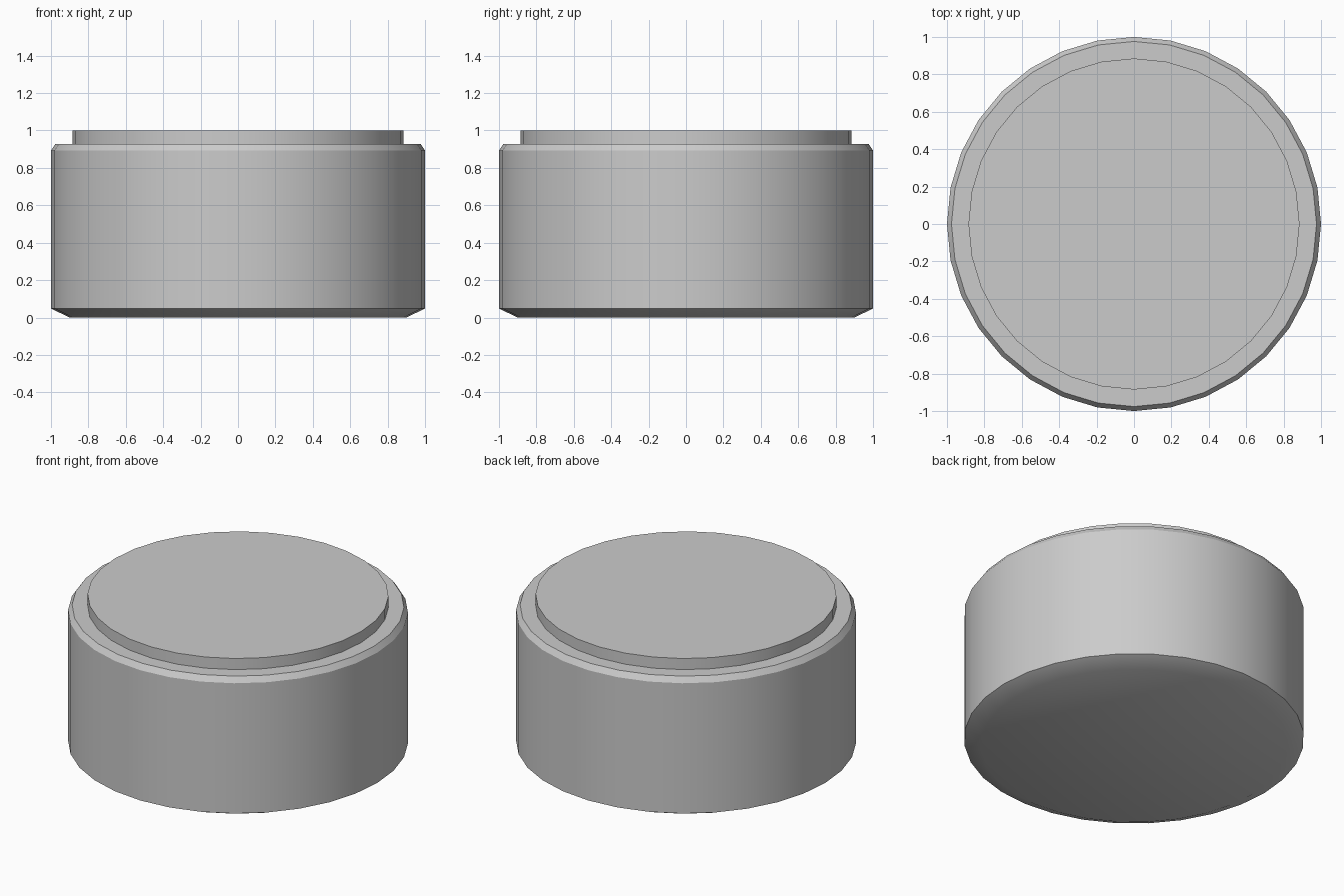
import bpy, bmesh, math

if "Cube" in bpy.data.objects:
    bpy.data.objects.remove(bpy.data.objects["Cube"])

SIDES = 32
# (radius, height) from the bottom face up to the raised top disc
PROFILE = [(0.90, 0.0), (1.0, 0.048), (1.0, 0.893), (0.976, 0.928),
           (0.885, 0.928), (0.885, 1.0)]

bm = bmesh.new()


def ring(radius, z):
    return [bm.verts.new((radius * math.cos(2 * math.pi * i / SIDES),
                          radius * math.sin(2 * math.pi * i / SIDES), z))
            for i in range(SIDES)]


# Turned body: chamfered foot, wall, bevelled shoulder, raised disc
rings = [ring(r, z) for r, z in PROFILE]
for low, high in zip(rings, rings[1:]):
    for i in range(SIDES):
        j = (i + 1) % SIDES
        bm.faces.new((low[i], low[j], high[j], high[i]))

# Bottom and top caps
bm.faces.new(rings[0][::-1])
bm.faces.new(rings[-1])

mesh = bpy.data.meshes.new("round_block")
bm.to_mesh(mesh)
bm.free()
block = bpy.data.objects.new("round_block", mesh)
bpy.context.collection.objects.link(block)

# Smooth round the sides, keep the rims crisp
bpy.context.view_layer.objects.active = block
block.select_set(True)
bpy.ops.object.shade_smooth_by_angle(angle=math.radians(30))
